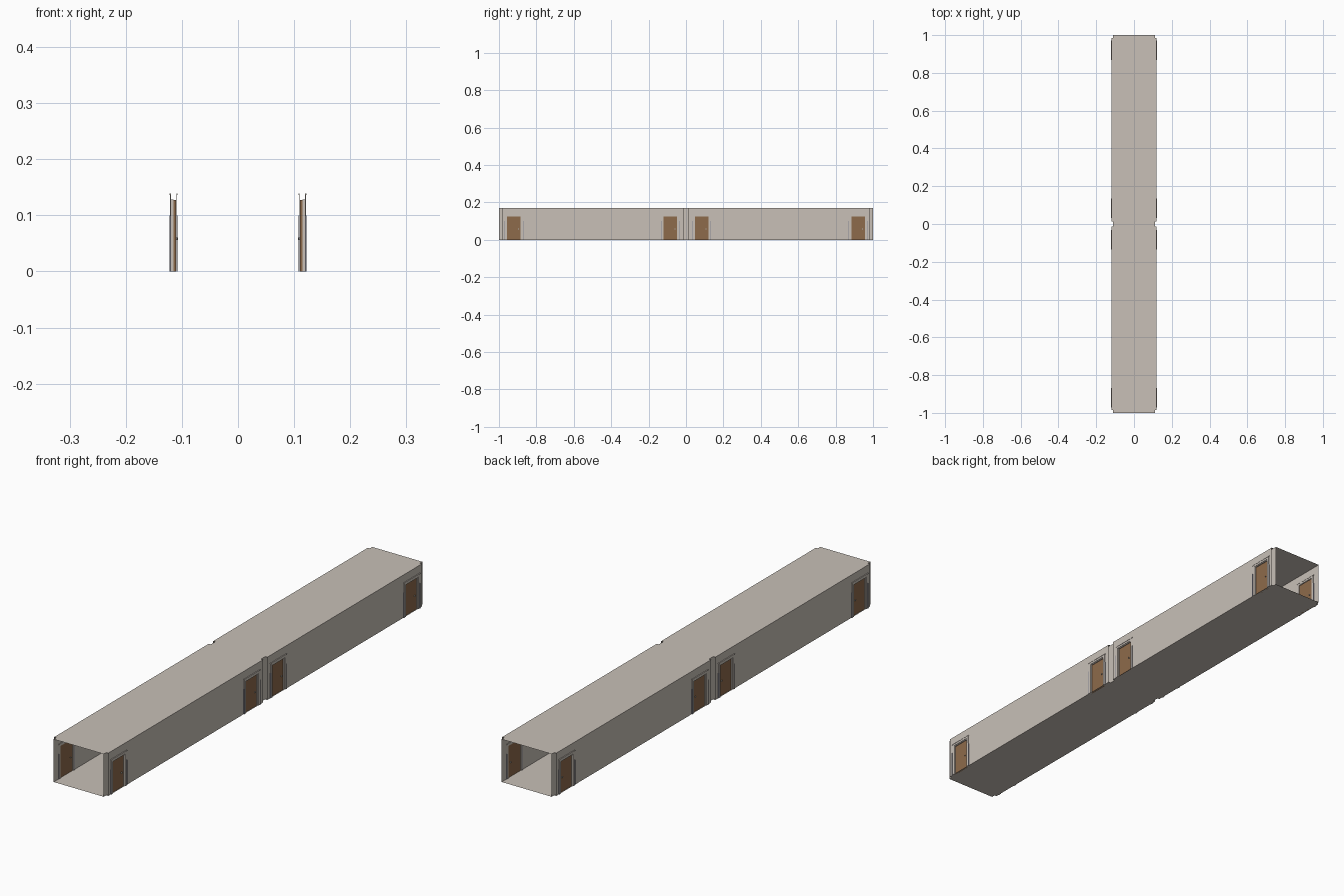
import bpy, bmesh

cube = bpy.data.objects.get("Cube")
if cube:
    bpy.data.objects.remove(cube)

# Main dimensions
H, INNER, OUTER = 0.17, 0.11, 0.119
END, STEP, GAP = 1.0, 0.985, 0.013
DOOR_W, DOOR_H = 0.078, 0.128
DOOR_Y = [-0.92, -0.083, 0.083, 0.92]


def material(name, color):
    m = bpy.data.materials.new(name)
    m.use_nodes = True
    m.diffuse_color = (*color, 1)
    m.node_tree.nodes["Principled BSDF"].inputs["Base Color"].default_value = (*color, 1)
    return m


plaster = material("beige plaster", (0.58, 0.53, 0.475))
wood = material("brown wood", (0.27, 0.145, 0.07))
trim = material("grey trim", (0.27, 0.27, 0.32))
metal = material("handle metal", (0.45, 0.43, 0.4))


def finish(name, bm, mat):
    me = bpy.data.meshes.new(name)
    bm.to_mesh(me)
    bm.free()
    me.materials.append(mat)
    ob = bpy.data.objects.new(name, me)
    bpy.context.collection.objects.link(ob)
    return ob


def quad(bm, pts):
    bm.faces.new([bm.verts.new(p) for p in pts])


def box(bm, lo, hi):
    verts = bmesh.ops.create_cube(bm, size=1)["verts"]
    for v in verts:
        v.co = [(a + b) / 2 + c * (b - a) for a, b, c in zip(lo, hi, v.co)]


def wall_sheet(bm, x, y0, y1, facing):
    """Thin wall from y0 to y1 with a hole at every doorway."""
    def panel(a, b, z):
        pts = [(x, a, z), (x, b, z), (x, b, H), (x, a, H)]
        quad(bm, pts if facing > 0 else pts[::-1])
    start = y0
    for y in DOOR_Y:
        if y0 < y < y1:
            a, b = y - DOOR_W / 2, y + DOOR_W / 2
            panel(start, a, 0)
            panel(a, b, DOOR_H)
            start = b
    panel(start, y1, 0)


# Floor and ceiling, narrower at the ends and the middle
strips = [(-END, -STEP, INNER), (-STEP, -GAP, OUTER), (-GAP, GAP, INNER),
          (GAP, STEP, OUTER), (STEP, END, INNER)]
for name, z in (("floor", 0), ("ceiling", H)):
    bm = bmesh.new()
    for a, b, w in strips:
        pts = [(-w, a, z), (w, a, z), (w, b, z), (-w, b, z)]
        quad(bm, pts if z else pts[::-1])
    finish(name, bm, plaster)

for side, s in (("left", 1), ("right", -1)):
    # Inner wall runs the full length, outer wall in two lengths
    bm = bmesh.new()
    wall_sheet(bm, s * INNER, -END, END, -s)
    finish(side + "_inner_wall", bm, plaster)
    bm = bmesh.new()
    wall_sheet(bm, s * OUTER, -STEP, -GAP, s)
    wall_sheet(bm, s * OUTER, GAP, STEP, s)
    finish(side + "_outer_wall", bm, plaster)

    for i, y in enumerate(DOOR_Y, 1):
        tag = f"{side}_door_{i}_"
        h = DOOR_W / 2

        def part(bm, x0, x1, a, b, z0, z1):
            xs = sorted((s * x0, s * x1))
            box(bm, (xs[0], y + a, z0), (xs[1], y + b, z1))

        # Door leaf
        bm = bmesh.new()
        part(bm, 0.1105, 0.115, -h + 0.001, h - 0.001, 0, DOOR_H - 0.001)
        finish(tag + "leaf", bm, wood)

        # Jamb lining the opening
        bm = bmesh.new()
        part(bm, 0.115, OUTER, -h, -h + 0.003, 0, DOOR_H)
        part(bm, 0.115, OUTER, h - 0.003, h, 0, DOOR_H)
        part(bm, 0.115, OUTER, -h, h, DOOR_H - 0.003, DOOR_H)
        finish(tag + "jamb", bm, plaster)

        # Casing boards and outer beads on both wall faces
        casing, bead = bmesh.new(), bmesh.new()
        for x0, x1 in ((0.1085, INNER), (OUTER, 0.121)):
            for e in (-1, 1):
                a, b = sorted((e * h, e * (h + 0.009)))
                part(casing, x0, x1, a, b, 0, 0.137)
            part(casing, x0, x1, -h, h, DOOR_H, 0.137)
        for x0, x1 in ((0.1075, INNER), (OUTER, 0.1222)):
            for e in (-1, 1):
                a, b = sorted((e * (h + 0.009), e * (h + 0.012)))
                part(bead, x0, x1, a, b, 0, 0.1)
            part(casing, x0, x1, -h - 0.012, h + 0.012, 0.136, 0.139)
        finish(tag + "casing", casing, plaster)
        finish(tag + "casing_bead", bead, trim)

        # Handle on each face of the leaf
        bm = bmesh.new()
        part(bm, 0.107, 0.1185, h - 0.017, h - 0.013, 0.056, 0.06)
        finish(tag + "handle", bm, metal)
